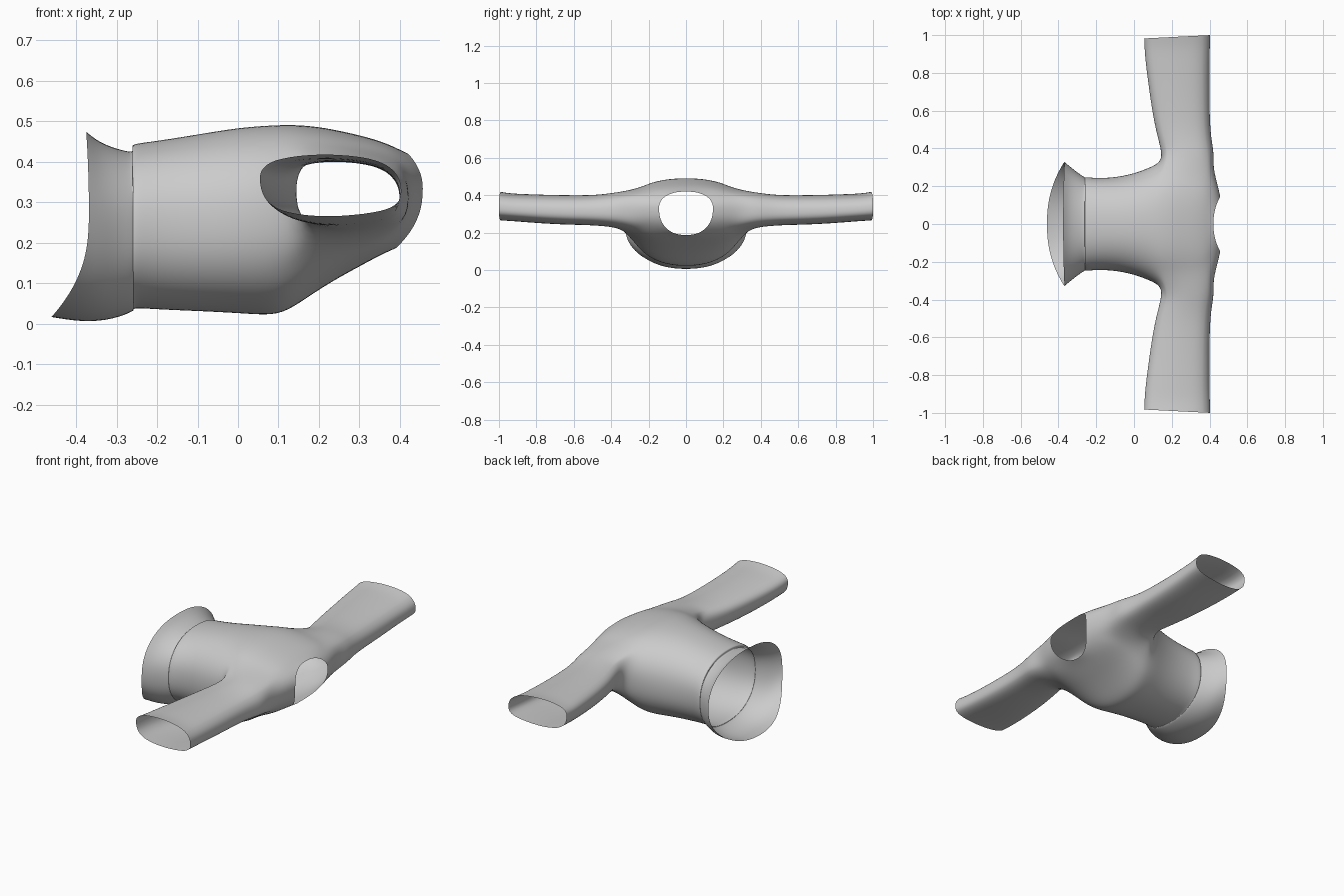
import bpy, bmesh
from math import sin, cos, pi, atan2, copysign

if "Cube" in bpy.data.objects:
    bpy.data.objects.remove(bpy.data.objects["Cube"])

def spow(v, e):
    return copysign(abs(v) ** e, v)

# torso rings from hem to neck: x at top / side / bottom, half width, z top / widest / bottom
TORSO = [
    (-.375, -.368, -.462, .330, .475, .25, .015),
    (-.345, -.335, -.385, .303, .450, .24, .002),
    (-.300, -.295, -.310, .270, .432, .24, .008),
    (-.252, -.252, -.252, .243, .421, .235, .032),
    (-.266, -.264, -.262, .248, .441, .235, .034),
    (-.250, -.250, -.250, .250, .446, .24, .038),
    (-.200, -.200, -.200, .243, .452, .25, .034),
    (-.100, -.100, -.100, .247, .468, .25, .030),
    (.000, .000, .000, .268, .485, .26, .025),
    (.085, .085, .075, .300, .491, .28, .019),
    (.140, .150, .120, .328, .492, .31, .028),
    (.200, .220, .180, .335, .487, .315, .070),
    (.260, .290, .240, .335, .475, .32, .108),
    (.320, .360, .295, .330, .461, .32, .138),
    (.365, .415, .335, .300, .446, .325, .160),
    (.395, .443, .365, .210, .432, .33, .175),
    (.420, .457, .390, .145, .420, .33, .186),
]
HALF = 16                  # segments on the half ring
R0, R1, C0, C1 = 10, 14, 5, 12   # ring and column range of the armhole

# sleeve rings: y, x range, z range
SLEEVE = [
    (.37, .145, .425, .222, .418),
    (.44, .128, .412, .230, .408),
    (.52, .108, .404, .236, .402),
    (.62, .090, .401, .238, .402),
    (.74, .073, .400, .243, .404),
    (.86, .058, .400, .252, .408),
    (.94, .052, .403, .258, .411),
    (1.0, .050, .405, .261, .420),
]

bm = bmesh.new()

# half torso tube
grid = []
for xt, xm, xb, w, zt, zm, zb in TORSO:
    row = []
    for k in range(HALF + 1):
        a = -pi / 2 + pi * k / HALF
        s = sin(a)
        x = xm + ((xt if s > 0 else xb) - xm) * s * s
        z = zm + (zt - zm if s > 0 else zm - zb) * spow(s, .88)
        y = 0 if k in (0, HALF) else w * spow(cos(a), .88)
        row.append(bm.verts.new((x, y, z)))
    grid.append(row)
for i in range(len(grid) - 1):
    for k in range(HALF):
        if not (R0 <= i < R1 and C0 <= k < C1):
            bm.faces.new((grid[i][k], grid[i + 1][k], grid[i + 1][k + 1], grid[i][k + 1]))

# sleeve lofted from the armhole loop
loop = [grid[i][C0] for i in range(R0, R1)] + [grid[R1][k] for k in range(C0, C1)]
loop += [grid[i][C1] for i in range(R1, R0, -1)] + [grid[R0][k] for k in range(C1, C0, -1)]
xs, zs = [v.co.x for v in loop], [v.co.z for v in loop]
cx, hx = (max(xs) + min(xs)) / 2, (max(xs) - min(xs)) / 2
cz, hz = (max(zs) + min(zs)) / 2, (max(zs) - min(zs)) / 2
angles = [atan2((v.co.z - cz) / hz, (v.co.x - cx) / hx) for v in loop]
prev = loop
for y, x0, x1, z0, z1 in SLEEVE:
    ring = []
    for a in angles:
        c, s = spow(cos(a), .85), spow(sin(a), .85)
        end = .018 * (1 - c) / 2 * max(0, (y - .8) / .2)
        ring.append(bm.verts.new(((x0 + x1) / 2 + (x1 - x0) / 2 * c, y - end,
                                  (z0 + z1) / 2 + (z1 - z0) / 2 * s - .012 * c * (1 - s * s))))
    n = len(ring)
    for j in range(n):
        bm.faces.new((prev[j], prev[(j + 1) % n], ring[(j + 1) % n], ring[j]))
    prev = ring

# soften the armhole seam
seam = set(loop)
for _ in range(2):
    bmesh.ops.smooth_vert(bm, verts=list(seam), factor=.35, use_axis_x=True, use_axis_y=True, use_axis_z=True)
bmesh.ops.recalc_face_normals(bm, faces=bm.faces)
if max(bm.faces, key=lambda f: f.calc_center_median().z).normal.z < 0:
    bmesh.ops.reverse_faces(bm, faces=bm.faces)

mesh = bpy.data.meshes.new("sweater")
bm.to_mesh(mesh)
bm.free()
sweater = bpy.data.objects.new("sweater", mesh)
bpy.context.collection.objects.link(sweater)
for p in mesh.polygons:
    p.use_smooth = True

# mirror the second half, then smooth the cloth
mir = sweater.modifiers.new("mirror", "MIRROR")
mir.use_axis = (False, True, False)
mir.use_clip = True
sub = sweater.modifiers.new("smooth", "SUBSURF")
sub.levels = sub.render_levels = 2
